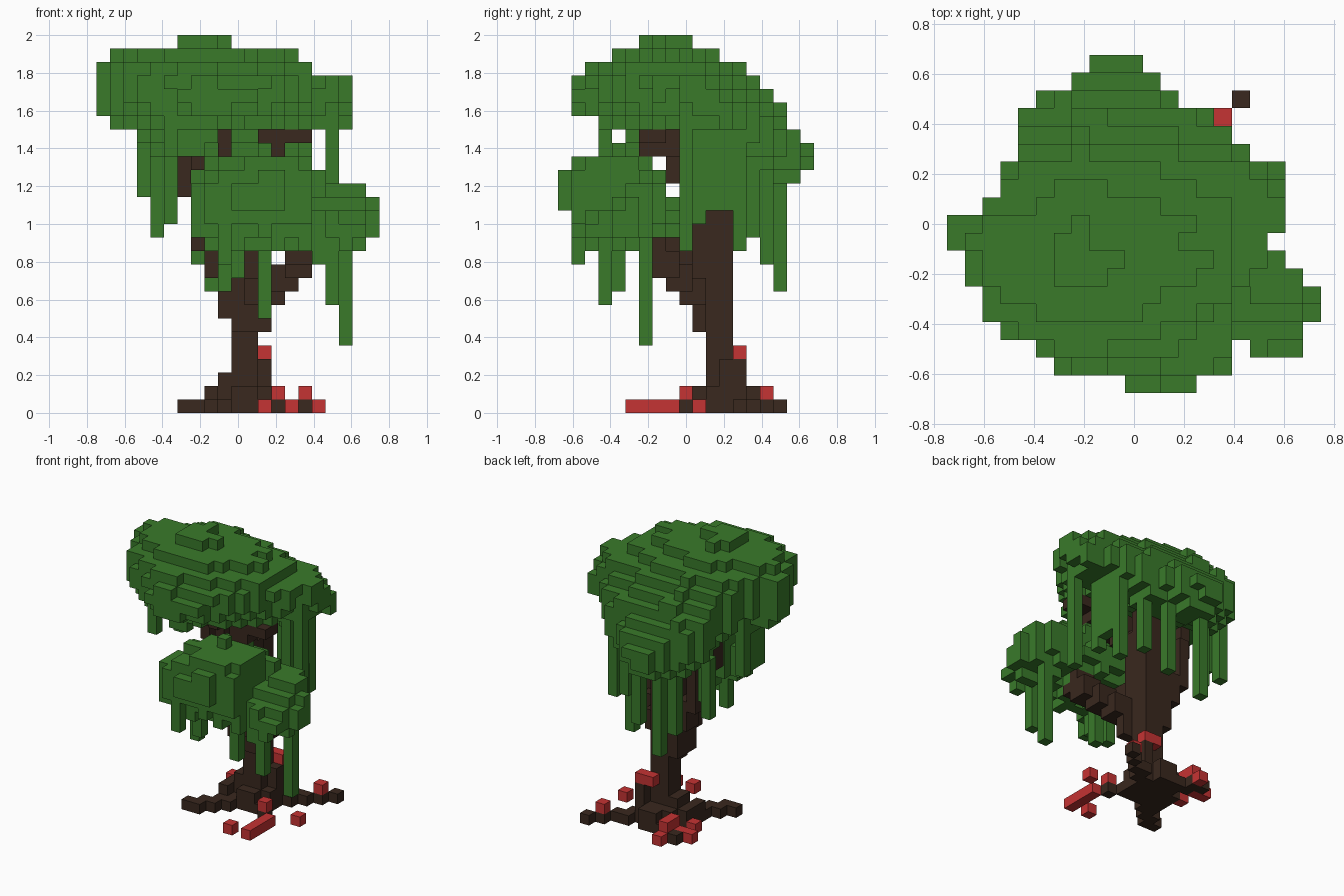
import bpy, bmesh
from math import sin
from mathutils import Vector

if "Cube" in bpy.data.objects:
    bpy.data.objects.remove(bpy.data.objects["Cube"], do_unlink=True)

HEIGHT = 28
CELL = 2 / HEIGHT
ORIGIN = Vector((-10.5, -9.5, 0)) * CELL
cells = {}          # (column, row, level) -> part name


def material(name, rgb):
    mat = bpy.data.materials.new(name)
    mat.use_nodes = True
    mat.diffuse_color = (*rgb, 1)
    mat.node_tree.nodes["Principled BSDF"].inputs["Base Color"].default_value = (*rgb, 1)
    return mat


leaf_green = material("leaf green", (0.041, 0.193, 0.023))
bark_brown = material("bark brown", (0.041, 0.021, 0.013))
petal_red = material("petal red", (0.56, 0.033, 0.033))


def block(part, low, high):
    """Fill an inclusive box of cells."""
    for i in range(low[0], high[0] + 1):
        for j in range(low[1], high[1] + 1):
            for k in range(low[2], high[2] + 1):
                cells[i, j, k] = part


def limb(part, points, size=(1, 1, 1)):
    """Sweep a small block along a path of cells."""
    for start, end in zip(points, points[1:]):
        a, b = Vector(start), Vector(end)
        steps = max(1, int(max(abs(c) for c in b - a)))
        for s in range(steps + 1):
            low = [round(c) for c in a.lerp(b, s / steps)]
            block(part, low, [c + d - 1 for c, d in zip(low, size)])


def canopy(part, outline, top, floor):
    """Fill each row of an outline between a top and a floor, both slightly lumpy."""
    for j, left, right in outline:
        middle, half = (left + right) / 2, (right - left + 1) / 2
        for i in range(left, right + 1):
            u = abs(i - middle) / half
            lump = 0.25 * sin(i * 1.9 + j) * sin(j * 2.3 - i * 0.6)
            low, high = round(floor(i, j, u) + lump), round(top(i, j, u) + lump)
            block(part, (i, j, min(low, high)), (i, j, high))


# Trunk, flared at the foot
block("trunk", (10, 11, 0), (11, 12, 18))
block("trunk", (9, 10, 7), (11, 12, 14))
block("trunk", (9, 10, 0), (12, 13, 0))
block("trunk", (9, 11, 1), (12, 13, 1))
block("trunk", (9, 11, 2), (11, 12, 2))
block("trunk", (12, 12, 0), (12, 13, 3))
block("trunk", (10, 10, 6), (12, 10, 8))

# Branches
limb("branches", [(11, 9, 8), (12, 9, 8), (13, 8, 9), (14, 7, 10), (14, 5, 13)], (2, 2, 2))
limb("branches", [(9, 9, 9), (10, 7, 11), (10, 5, 13)], (1, 2, 2))
limb("branches", [(9, 11, 9), (8, 11, 10), (7, 11, 12), (7, 11, 15)], (1, 2, 2))
limb("branches", [(6, 10, 16), (7, 9, 18), (7, 9, 20)], (1, 2, 2))
limb("branches", [(10, 10, 15), (9, 8, 17), (9, 7, 19), (9, 7, 21)])
limb("branches", [(11, 10, 15), (12, 8, 17)], (1, 1, 2))
block("branches", (12, 6, 19), (13, 8, 20))
block("branches", (14, 6, 20), (15, 7, 20))

# Roots
limb("roots", [(9, 10, 0), (7, 8, 0), (6, 7, 0)], (2, 1, 1))
limb("roots", [(12, 13, 0), (15, 15, 0), (16, 16, 0)])
limb("roots", [(13, 13, 0), (14, 14, 0)])
limb("roots", [(11, 10, 0), (13, 9, 0)])
limb("roots", [(9, 13, 0), (7, 15, 0)], (2, 1, 1))
block("roots", (8, 10, 0), (8, 12, 1))
block("roots", (10, 10, 1), (11, 10, 1))
block("roots", (10, 13, 0), (11, 14, 1))

# Upper canopy, sloping down towards the back
UPPER = [(1, 6, 11), (2, 5, 12), (3, 3, 13), (4, 2, 14), (5, 2, 15), (6, 1, 16),
         (7, 1, 17), (8, 0, 17), (9, 0, 18), (10, 2, 18), (11, 3, 18), (12, 3, 18),
         (13, 4, 16), (14, 4, 15), (15, 4, 14), (16, 5, 12), (17, 7, 11), (18, 8, 10)]


def upper_top(i, j, u):
    pitch = 0.085 if j < 7 else 0.065
    level = 26.9 - 0.2 * abs(i - 7) - pitch * (j - 7) ** 2 - 0.8 * u ** 8
    return min(level, 24) if i > 15 else level


def upper_floor(i, j, u):
    left_sag = 1.2 * (i < 9 and j > 4)
    base = 20.8 + max(0, 4 - j) * 0.5 - max(left_sag, (j - 8) * 0.5)
    level = max(base, 17 + (j > 17)) + 3.3 * u ** 4
    return max(level, 21) if i > 15 else level


canopy("upper_canopy", UPPER, upper_top, upper_floor)

# Lower canopy, a round lump with a smaller one drooping on its left
LOWER = [(0, 10, 13), (1, 8, 15), (2, 7, 15), (2, 17, 19), (3, 7, 19), (4, 7, 20),
         (5, 7, 20), (6, 8, 19), (7, 9, 18), (8, 11, 15)]


def lower_top(i, j, u):
    if i > 15:
        return 16.3 - max(0, i - 19) - 0.7 * max(0, 6 - j)
    return 18.4 - 0.09 * (i - 12.5) ** 2 - 0.04 * abs(j - 3.5) ** 3


def lower_floor(i, j, u):
    return 12.5 + max(0, 2 - j) * 1.2 + max(0, j - 6) * 0.6 + 0.8 * u ** 6


canopy("lower_canopy", LOWER, lower_top, lower_floor)

# Hanging vines: column, row, bottom level
for i, j, bottom in [(18, 6, 5), (17, 3, 8), (16, 3, 11), (12, 6, 7), (9, 4, 9),
                     (10, 3, 10), (9, 1, 11), (15, 2, 12), (13, 2, 12), (8, 4, 12),
                     (19, 4, 12)]:
    block("lower_vines", (i, j, bottom), (i, j, 14))
for i, j, bottom in [(3, 10, 16), (4, 14, 13), (5, 13, 14), (8, 16, 9), (7, 15, 11),
                     (11, 15, 11), (13, 14, 13), (15, 13, 12), (15, 12, 15),
                     (15, 11, 15), (15, 10, 14), (17, 9, 12), (5, 3, 19)]:
    block("upper_vines", (i, j, bottom), (i, j, 21 if j < 13 else 18))

# Fallen blossoms
block("blossoms", (14, 5, 0), (14, 8, 0))
for spot in [(12, 5, 0), (16, 10, 0), (13, 9, 1), (15, 15, 1), (12, 13, 4), (11, 13, 4),
             (7, 12, 0), (7, 14, 0), (6, 14, 0), (8, 16, 0), (8, 15, 1), (8, 14, 1)]:
    cells[spot] = "blossoms"

AXES = [Vector(a) for a in ((1, 0, 0), (0, 1, 0), (0, 0, 1))]


def build(part, mat):
    """Turn the exposed sides of one part's cells into a mesh."""
    bm = bmesh.new()
    verts = {}

    def vert(corner):
        key = tuple(round(c) for c in corner)
        if key not in verts:
            verts[key] = bm.verts.new(ORIGIN + Vector(key) * CELL)
        return verts[key]

    for cell, owner in cells.items():
        if owner != part:
            continue
        base = Vector(cell)
        for n, axis in enumerate(AXES):
            u, v = AXES[(n + 1) % 3], AXES[(n + 2) % 3]
            for side in (0, 1):
                neighbour = base + axis * (2 * side - 1)
                if tuple(int(c) for c in neighbour) in cells:
                    continue
                p = base + axis * side
                quad = [vert(c) for c in (p, p + u, p + u + v, p + v)]
                bm.faces.new(quad if side else quad[::-1])
    mesh = bpy.data.meshes.new(part)
    bm.to_mesh(mesh)
    bm.free()
    mesh.materials.append(mat)
    bpy.context.collection.objects.link(bpy.data.objects.new(part, mesh))


for part in ("trunk", "branches", "roots"):
    build(part, bark_brown)
for part in ("upper_canopy", "lower_canopy", "upper_vines", "lower_vines"):
    build(part, leaf_green)
build("blossoms", petal_red)
